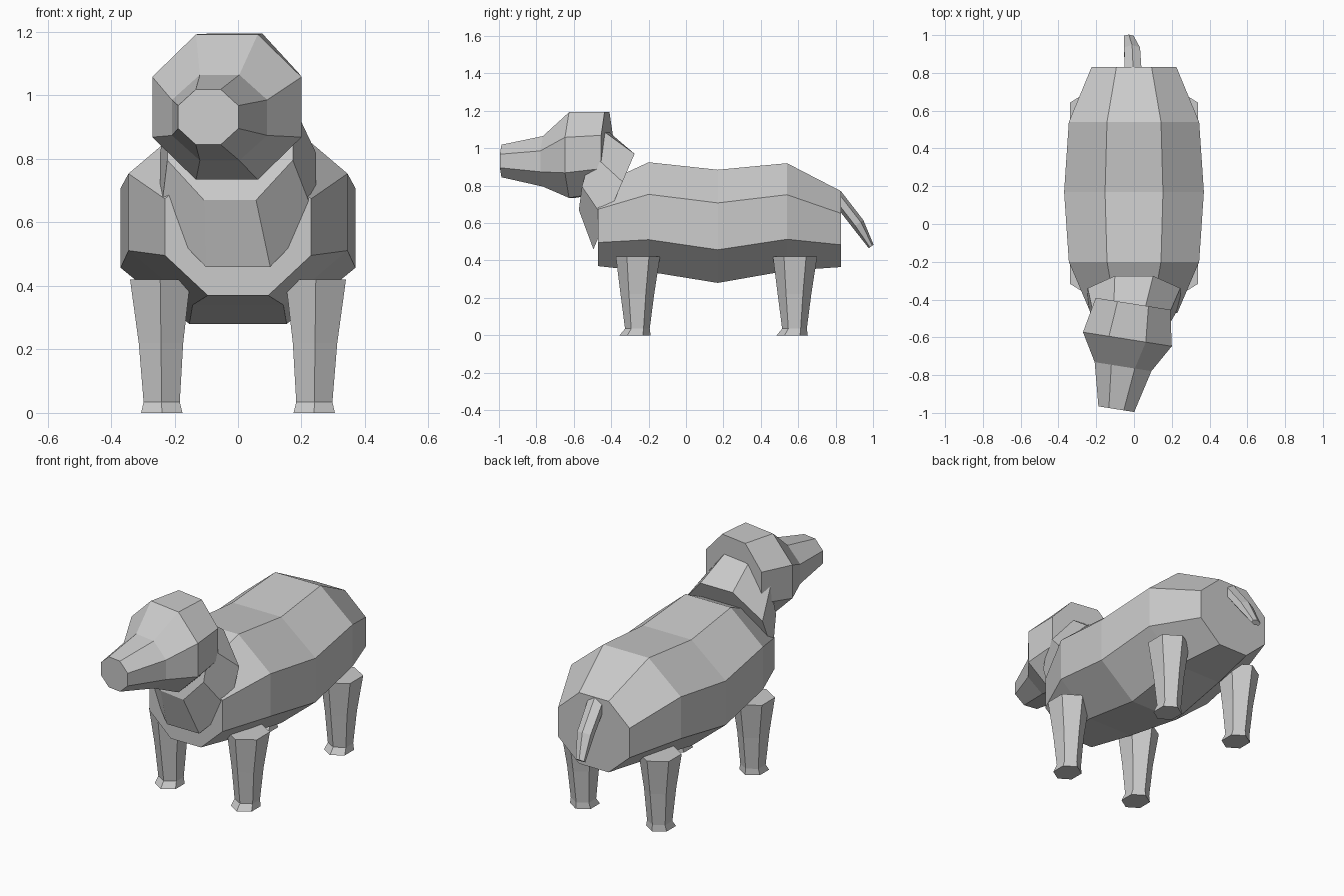
import bpy
import bmesh
from math import cos, sin, pi, radians
from mathutils import Vector

default = bpy.data.objects.get("Cube")
if default:
    bpy.data.objects.remove(default, do_unlink=True)

grey = bpy.data.materials.new("plain grey")
grey.use_nodes = True
grey.diffuse_color = (0.6, 0.6, 0.6, 1)
grey.node_tree.nodes["Principled BSDF"].inputs["Base Color"].default_value = (0.6, 0.6, 0.6, 1)


def octagon(center, u, v):
    """Octagon with flat sides, u and v reach to the middle of its sides."""
    k = 1 / cos(pi / 8)
    angles = [pi / 8 + i * pi / 4 for i in range(8)]
    return [Vector(center) + k * (Vector(u) * cos(a) + Vector(v) * sin(a)) for a in angles]


def hexagon(center, u, v):
    """Hexagon with its points along v and flat sides along u."""
    k = 1 / cos(pi / 6)
    angles = [pi / 6 + i * pi / 3 for i in range(6)]
    return [Vector(center) + Vector(u) * k * cos(a) + Vector(v) * sin(a) for a in angles]


def loft(name, rings):
    """Flat-shaded skin through a row of rings, capped at both ends."""
    bm = bmesh.new()
    rows = [[bm.verts.new(p) for p in ring] for ring in rings]
    n = len(rows[0])
    for a, b in zip(rows, rows[1:]):
        for i in range(n):
            j = (i + 1) % n
            bm.faces.new((a[i], a[j], b[j], b[i]))
    bm.faces.new(rows[0])
    bm.faces.new(rows[-1])
    bmesh.ops.recalc_face_normals(bm, faces=bm.faces)
    mesh = bpy.data.meshes.new(name)
    bm.to_mesh(mesh)
    bm.free()
    mesh.materials.append(grey)
    obj = bpy.data.objects.new(name, mesh)
    bpy.context.collection.objects.link(obj)
    return obj


# Barrel body: y, half width, bottom, top
body = [(-0.47, 0.23, 0.37, 0.80), (-0.20, 0.345, 0.34, 0.925), (0.17, 0.37, 0.28, 0.885),
        (0.54, 0.345, 0.345, 0.92), (0.83, 0.225, 0.365, 0.77)]
loft("body", [octagon((0, y, (lo + hi) / 2), (w, 0, 0), (0, 0, (hi - lo) / 2))
              for y, w, lo, hi in body])

# Head turned slightly to its right
yaw = radians(9)
side = Vector((cos(yaw), -sin(yaw), 0))
forward = Vector((-sin(yaw), -cos(yaw), 0))
up = Vector((0, 0, 1))

# Neck leaning from the shoulders up into the head
loft("neck", [octagon((0, -0.385, 0.715), (0.245, 0, 0), (0, 0.11, 0.255)),
              octagon((-0.025, -0.50, 0.885), side * 0.20, (0, 0.06, 0.215))])

# Skull and snout: distance forward, height, half width, half height
head = [(-0.19, 0.98, 0.20, 0.215), (0, 0.9635, 0.238, 0.229),
        (0.147, 0.93, 0.152, 0.135), (0.375, 0.932, 0.096, 0.087)]
skull = Vector((-0.035, -0.61, 0))
loft("head", [octagon(skull + forward * s + up * z, side * w, up * h)
              for s, z, w, h in head])

# Legs: height, centre offset in y, half width, half depth
leg = [(0, -0.012, 0.065, 0.083), (0.035, 0, 0.057, 0.066),
       (0.22, 0, 0.07, 0.09), (0.42, 0.003, 0.095, 0.118)]
for end, y in (("front", -0.26), ("back", 0.58)):
    for hand, sx in (("left", 1), ("right", -1)):
        loft(f"{end}_{hand}_leg", [hexagon((sx * (0.24 + 0.012 * z), y + dy, z), (w, 0, 0), (0, d, 0))
                                   for z, dy, w, d in leg])

# Drooping tail: x, y, z, half width, half thickness
tail = [(-0.005, 0.80, 0.75, 0.045, 0.035), (-0.01, 0.92, 0.595, 0.042, 0.035),
        (-0.028, 0.99, 0.475, 0.026, 0.016)]
across = Vector((0, 0.8, 0.6))
loft("tail", [hexagon((x, y, z), (w, 0, 0), across * t) for x, y, z, w, t in tail])
